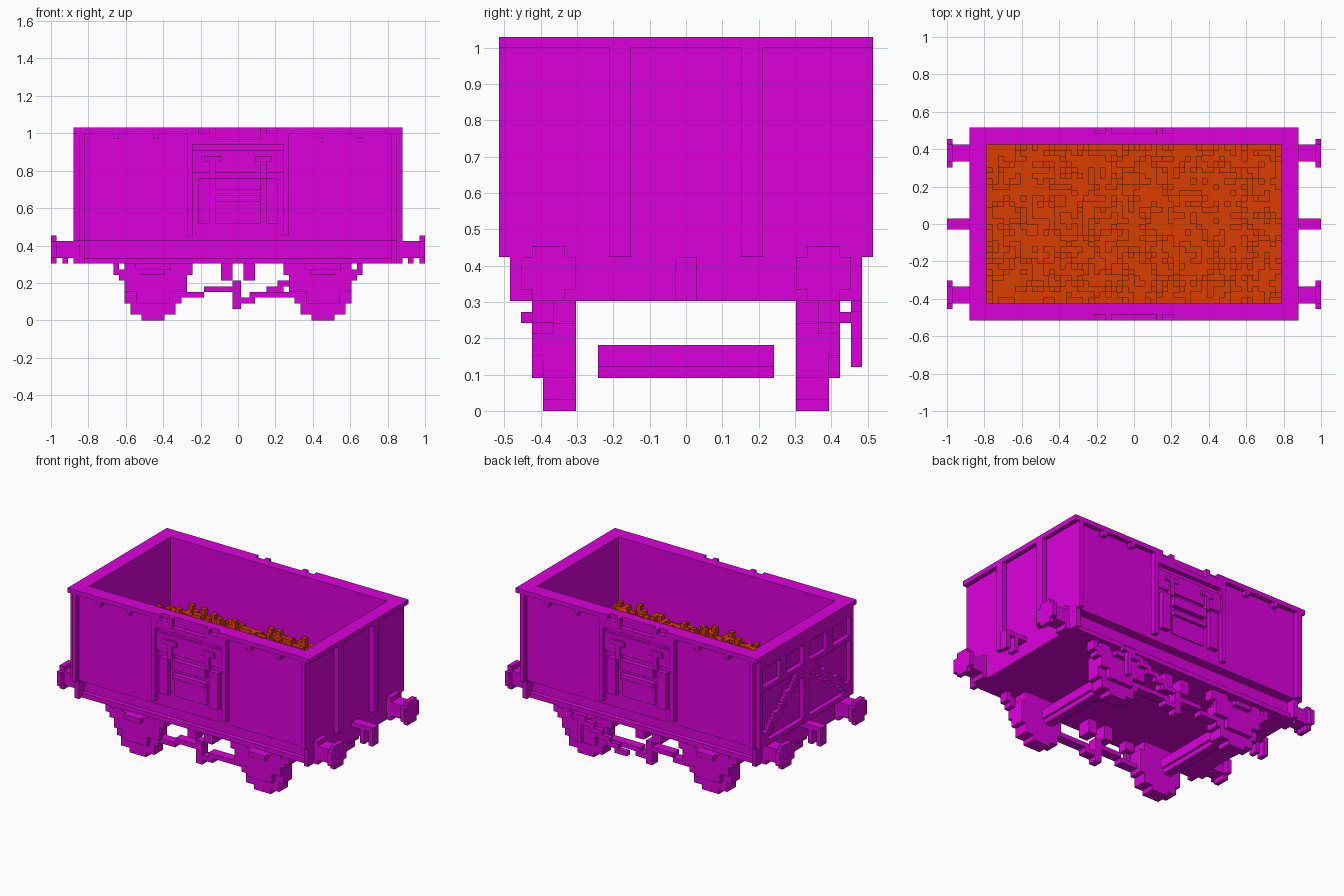
import bpy, bmesh, random

if "Cube" in bpy.data.objects:
    bpy.data.objects.remove(bpy.data.objects["Cube"], do_unlink=True)

U = 2 / 66  # one block
random.seed(7)


def material(name, col):
    m = bpy.data.materials.new(name)
    m.use_nodes = True
    m.diffuse_color = (*col, 1)
    m.node_tree.nodes["Principled BSDF"].inputs["Base Color"].default_value = (*col, 1)
    return m


PURPLE = material("wagon purple", (0.72, 0.0, 0.72))
ORANGE = material("cargo orange", (0.70, 0.05, 0.0))


def part(name, boxes, mirror="", mat=PURPLE):
    """Boxes as (x0, x1, y0, y1, z0, z1) in blocks, copied across the given axes."""
    todo = list(boxes)
    if "x" in mirror:
        todo += [(-b[1], -b[0], *b[2:]) for b in todo]
    if "y" in mirror:
        todo += [(b[0], b[1], -b[3], -b[2], b[4], b[5]) for b in todo]
    bm = bmesh.new()
    for x0, x1, y0, y1, z0, z1 in todo:
        v = [bm.verts.new((x * U, y * U, z * U))
             for x in (x0, x1) for y in (y0, y1) for z in (z0, z1)]
        for f in ((0, 1, 3, 2), (4, 6, 7, 5), (0, 4, 5, 1),
                  (2, 3, 7, 6), (0, 2, 6, 4), (1, 5, 7, 3)):
            bm.faces.new([v[i] for i in f])
    bmesh.ops.recalc_face_normals(bm, faces=bm.faces)
    me = bpy.data.meshes.new(name)
    bm.to_mesh(me)
    bm.free()
    me.materials.append(mat)
    ob = bpy.data.objects.new(name, me)
    bpy.context.collection.objects.link(ob)
    return ob


# Tub: floor, walls, rim
part("floor", [(-28, 28, -14, 14, 10, 14)])
part("side_walls", [(-28, 28, 14, 16, 14, 33)], "y")
part("end_walls", [(26, 28, -14, 14, 14, 33)], "x")
part("rim_ends", [(26, 29, -17, 17, 33, 34)], "x")
part("rim_sides", [(-26, 26, 14, 16, 33, 34)], "y")
part("rim_side_lips", [(8, 26, 16, 17, 33, 34)], "xy")
part("corner_posts", [(27, 28, 16, 17, 14, 33)], "xy")
part("sole_flanges", [(-27, 27, 14, 15, 10, 11)], "y")
part("headstocks", [(27, 28, 14, 16, 10, 14)], "xy")
part("rim_hooks", [(14, 15, 16, 17, 32, 33), (21, 22, 16, 17, 32, 33)], "xy")

# Side doors
part("door_posts", [(8, 9, 16, 17, 15, 33)], "xy")
part("door_hinges", [(7, 8, 16, 17, 31, 34), (4, 5, 16, 17, 31, 34),
                     (5, 7, 16, 17, 31, 33)], "xy")
part("door_bars", [(-4, 4, 16, 17, 31, 32), (-4, 4, 16, 17, 23, 25),
                   (-4, 4, 16, 17, 21, 22)], "y")
part("door_plates", [(-8, 8, 16, 16.5, 26, 30), (-4, 4, 16, 16.3, 17, 21)], "y")
part("door_strips", [(5, 7, 16, 17, 17, 25)], "xy")
part("door_latches", [(3, 6, 16, 17, 28, 29), (4, 5, 16, 17, 25, 28)], "xy")

# Right end: two plain posts
part("right_end_posts", [(28, 29, 5, 7, 14, 33)], "y")

# Left end: window frame and stepped braces
part("left_end_frame", [(-29, -28, -16, 16, 26, 27), (-29, -28, -16, 16, 31, 33),
                        (-29, -28, -1, 1, 15, 31), (-29, -28, -16, 16, 14, 15)])
part("left_end_posts", [(-29, -28, 15, 16, 15, 31), (-29, -28, 7, 9, 27, 31)], "y")
part("left_end_braces", [(-29, -28, 14 - i, 15 - i, 15 + i * 3 // 4, 17 + i * 3 // 4)
                         for i in range(14)], "y")

# Buffers and couplings
part("buffers", [(28, 32, 11, 14, 11, 14), (32, 33, 11, 14, 10, 15),
                 (32, 33, 10, 15, 11, 14), (28, 29, 11, 14, 10, 15)], "xy")
part("couplings", [(28, 33, -1, 1, 13, 14), (30, 31, -1, 1, 10, 13),
                   (32, 33, -1, 1, 10, 13)], "x")

# Wheels, axles, axle guards and springs
C = 15
rows = [(2, 0, 1), (4, 1, 3), (5, 3, 8), (4, 8, 10)]
part("wheels", [(C - w, C + w, 10, 13, a, b) for w, a, b in rows], "xy")
part("axles", [(C - 1, C + 1, -8, 8, 3, 6), (C - 1.5, C + 1.5, -8, 8, 4, 6)], "x")
part("axle_guards", [(C - 6, C - 3, 13, 14, 5, 10), (C + 3, C + 5, 13, 14, 5, 10),
                     (C - 3, C + 3, 13, 14, 3, 7), (C - 5, C + 5, 13, 14, 7, 8)], "xy")
part("leaf_springs", [(C - 2, C + 2, 13, 15, 8, 9), (C - 5, C + 6, 13, 14, 8, 9)], "xy")
part("spring_hangers", [(C + 5, C + 6, 12, 14, 7, 9), (C + 6, C + 7, 12, 14, 8, 10),
                        (C - 7, C - 5, 12, 14, 8, 10)], "xy")

# Brake gear
part("brake_hangers", [(1, 3, 10, 13, 7, 10)], "xy")
part("brake_rods", [(-10, -6, 11, 13, 4, 5), (-6, -1, 11, 13, 5, 6),
                    (-1, 0.5, 11, 13, 2, 7), (0, 3, 11, 13, 3, 4),
                    (2, 5, 11, 13, 4, 5), (4, 10, 11, 13, 4, 5)], "y")
part("brake_lever", [(3 + 2 * i, 6 + 2 * i, 15, 16, 4 + i, 5 + i) for i in range(6)]
     + [(14, 15, 15, 16, 4, 10), (13, 15, 14, 15, 8, 9)])

# Rough cargo load
cells = [(x, x + 1, y, y + 1, 19, 19 + random.choice((1, 1, 1, 1, 2)))
         for x in range(-26, 26) for y in range(-14, 14) if random.random() < 0.4]
part("cargo", [(-26, 26, -14, 14, 14, 19)] + cells, mat=ORANGE)
